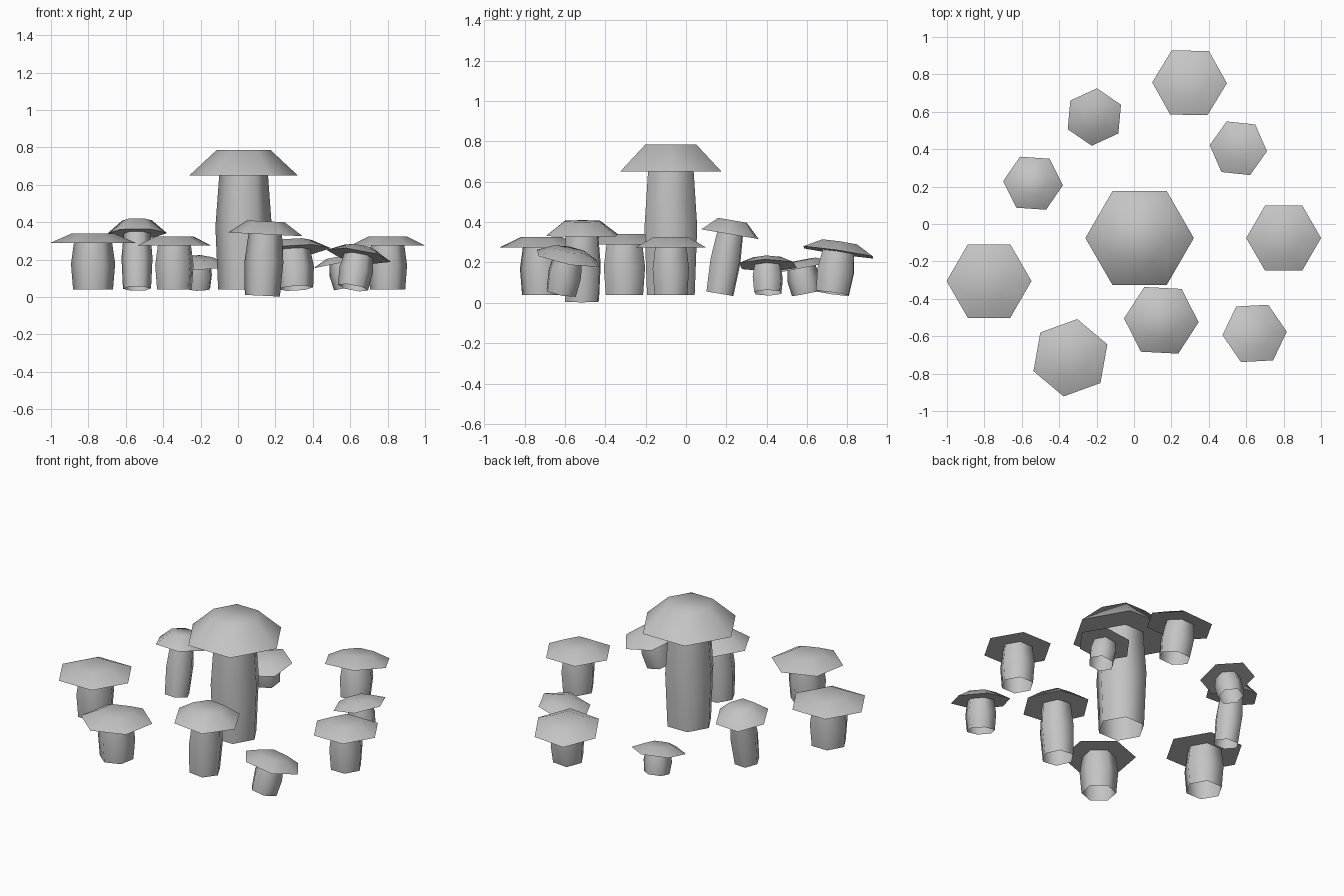
import bpy, bmesh, math
from mathutils import Vector, Matrix

cube = bpy.data.objects.get("Cube")
if cube:
    bpy.data.objects.remove(cube, do_unlink=True)

grey = bpy.data.materials.new("light grey")
grey.use_nodes = True
grey.diffuse_color = (0.55, 0.55, 0.55, 1)
grey.node_tree.nodes["Principled BSDF"].inputs["Base Color"].default_value = (0.55, 0.55, 0.55, 1)


def lathe(name, rings, matrix, close_start, close_end):
    """Six-sided skin through (radius, height) rings, with optional end faces."""
    bm = bmesh.new()
    loops = []
    for r, z in rings:
        loops.append([bm.verts.new((r * math.cos(k * math.pi / 3),
                                    r * math.sin(k * math.pi / 3), z)) for k in range(6)])
    for low, high in zip(loops, loops[1:]):
        for k in range(6):
            j = (k + 1) % 6
            bm.faces.new((low[k], low[j], high[j], high[k]))
    if close_start:
        bm.faces.new(loops[0][::-1])
    if close_end:
        bm.faces.new(loops[-1])
    mesh = bpy.data.meshes.new(name)
    bm.to_mesh(mesh)
    bm.free()
    mesh.materials.append(grey)
    obj = bpy.data.objects.new(name, mesh)
    bpy.context.collection.objects.link(obj)
    obj.matrix_world = matrix
    bpy.ops.object.select_all(action='DESELECT')
    obj.select_set(True)
    bpy.context.view_layer.objects.active = obj
    bpy.ops.object.shade_smooth_by_angle(angle=math.radians(65))


def mushroom(name, base, rim, radius, cap_height, yaw):
    """Stem from base to rim centre, with a flat-topped cap on the same axis."""
    base, rim = Vector(base), Vector(rim)
    axis = rim - base
    tilt = Vector((0, 0, 1)).rotation_difference(axis).to_matrix().to_4x4()
    place = Matrix.Translation(base) @ tilt @ Matrix.Rotation(math.radians(yaw), 4, 'Z')
    h = axis.length
    # Hollow stem, open at the foot and bulging in the middle
    lathe(name + "_stem", [(radius * 0.47, 0), (radius * 0.52, h * 0.55),
                           (radius * 0.45, h)], place, False, False)
    # Cap with a flat underside
    lathe(name + "_cap", [(radius, h), (radius * 0.5, h + cap_height)], place, True, True)


# name, base, rim centre, cap radius, cap height, yaw
mushroom("tall_centre", (0.03, -0.075, 0.04), (0.03, -0.075, 0.65), 0.29, 0.135, 0)
mushroom("left_side", (0.80, -0.075, 0.04), (0.80, -0.075, 0.275), 0.2, 0.05, 0)
mushroom("right_side", (-0.775, -0.305, 0.04), (-0.775, -0.305, 0.29), 0.227, 0.05, 0)
mushroom("front_right", (-0.34, -0.715, 0.04), (-0.34, -0.715, 0.275), 0.21, 0.05, 20)
mushroom("front_middle", (0.13, -0.515, 0.007), (0.146, -0.515, 0.335), 0.2, 0.07, -3)
mushroom("front_left", (0.615, -0.618, 0.05), (0.645, -0.585, 0.22), 0.175, 0.045, 4)
mushroom("back_right", (-0.54, 0.168, 0.045), (-0.54, 0.218, 0.34), 0.16, 0.07, -4)
mushroom("back_small", (-0.215, 0.597, 0.047), (-0.212, 0.572, 0.175), 0.157, 0.035, 25)
mushroom("back_left", (0.585, 0.405, 0.05), (0.558, 0.405, 0.185), 0.157, 0.035, -6)
mushroom("back_middle", (0.308, 0.725, 0.047), (0.297, 0.755, 0.25), 0.2, 0.05, -1)
